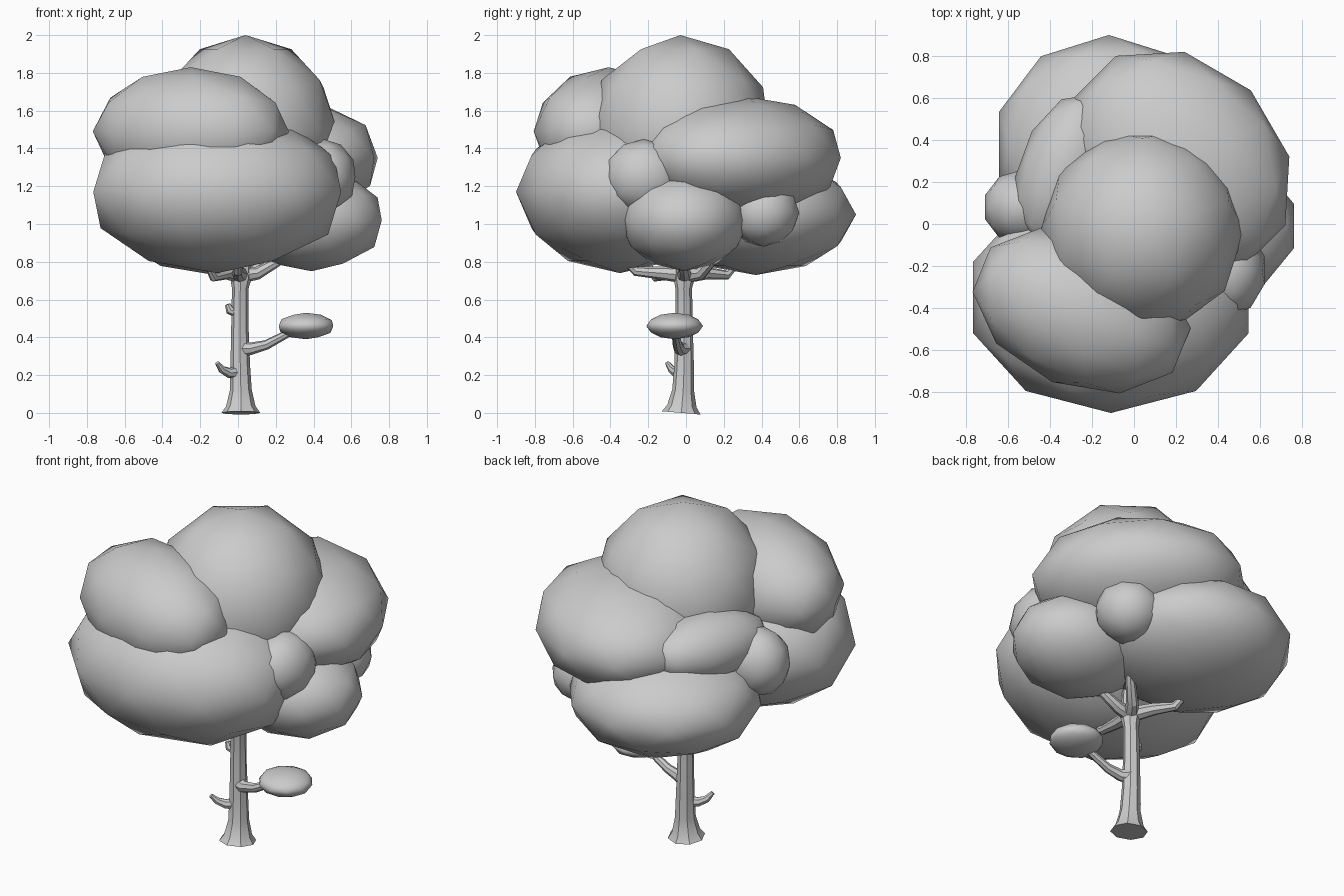
import bpy
from math import radians


def blob(name, center, radii, turn=0):
    """Smooth low-poly leaf clump: a stretched icosphere."""
    bpy.ops.mesh.primitive_ico_sphere_add(subdivisions=2, radius=1, location=center)
    ob = bpy.context.object
    ob.name = name
    ob.scale = radii
    ob.rotation_euler.z = radians(turn)
    bpy.ops.object.shade_smooth()
    return ob


def limb(name, points):
    """Tapered eight-sided limb through (x, y, z, radius) points."""
    cu = bpy.data.curves.new(name, 'CURVE')
    cu.dimensions = '3D'
    cu.bevel_depth = 1
    cu.bevel_resolution = 2
    cu.use_fill_caps = True
    sp = cu.splines.new('POLY')
    sp.points.add(len(points) - 1)
    for p, (x, y, z, r) in zip(sp.points, points):
        p.co = (x, y, z, 1)
        p.radius = r
    ob = bpy.data.objects.new(name, cu)
    bpy.context.collection.objects.link(ob)
    bpy.ops.object.select_all(action='DESELECT')
    ob.select_set(True)
    bpy.context.view_layer.objects.active = ob
    bpy.ops.object.convert(target='MESH')
    bpy.ops.object.shade_smooth_by_angle(angle=radians(30))
    return bpy.context.object


# Large foliage clumps
blob("foliage_top", (0.04, -0.03, 1.50), (0.49, 0.485, 0.50), 90)
blob("foliage_front_upper", (-0.25, -0.41, 1.49), (0.54, 0.37, 0.34), -22)
blob("foliage_front_lower", (-0.11, -0.35, 1.17), (0.69, 0.55, 0.43))
blob("foliage_back_upper", (0.21, 0.29, 1.35), (0.60, 0.49, 0.33), -45)
blob("foliage_back_lower", (-0.12, 0.37, 1.05), (0.55, 0.53, 0.32))
blob("foliage_right_lower", (0.39, -0.01, 1.02), (0.39, 0.345, 0.27))

# Small filler clumps
blob("foliage_right_small", (0.45, -0.22, 1.25), (0.18, 0.22, 0.20))
blob("foliage_back_right_small", (0.38, 0.41, 1.06), (0.19, 0.19, 0.18))
blob("foliage_left_long", (-0.33, 0.26, 1.35), (0.22, 0.38, 0.20), -20)
blob("foliage_left_small", (-0.53, 0.08, 1.24), (0.19, 0.18, 0.20))
blob("foliage_low_branch", (0.36, -0.06, 0.46), (0.152, 0.15, 0.07))

# Trunk with flared foot
limb("trunk", [(0.015, -0.025, 0, 0.103), (0.015, -0.022, 0.035, 0.078),
               (0.015, -0.015, 0.12, 0.058), (0.012, -0.01, 0.25, 0.052),
               (0.01, -0.01, 0.45, 0.046), (0.012, -0.012, 0.66, 0.044),
               (0.015, -0.01, 0.72, 0.058), (0.02, -0.01, 0.78, 0.05)])

# Low side branch, stub and knot
limb("side_branch", [(0.02, -0.01, 0.34, 0.045), (0.07, -0.035, 0.34, 0.033),
                     (0.15, -0.045, 0.36, 0.026), (0.32, -0.06, 0.45, 0.018)])
limb("stub", [(0.0, -0.02, 0.215, 0.035), (-0.05, -0.05, 0.212, 0.027),
              (-0.085, -0.075, 0.23, 0.021), (-0.11, -0.10, 0.265, 0.012)])
limb("knot", [(0.0, -0.01, 0.53, 0.03), (-0.045, -0.02, 0.545, 0.024),
              (-0.055, -0.022, 0.575, 0.014)])

# Crown branches spreading under the foliage
tips = {"front": (0.0, -0.33, 0.78), "front_left": (-0.16, -0.20, 0.75),
        "back_left": (-0.14, 0.27, 0.76), "back_right": (0.20, 0.20, 0.86),
        "right": (0.26, -0.02, 0.83)}
for side, (x, y, z) in tips.items():
    limb("crown_branch_" + side,
         [(0.015, -0.01, 0.73, 0.045), (x * 0.4, y * 0.4, 0.74, 0.034),
          (x * 0.8, y * 0.8, z - 0.03, 0.026), (x, y, z + 0.03, 0.018)])
limb("crown_leader", [(0.02, -0.01, 0.74, 0.05), (0.03, 0.0, 1.1, 0.03)])
